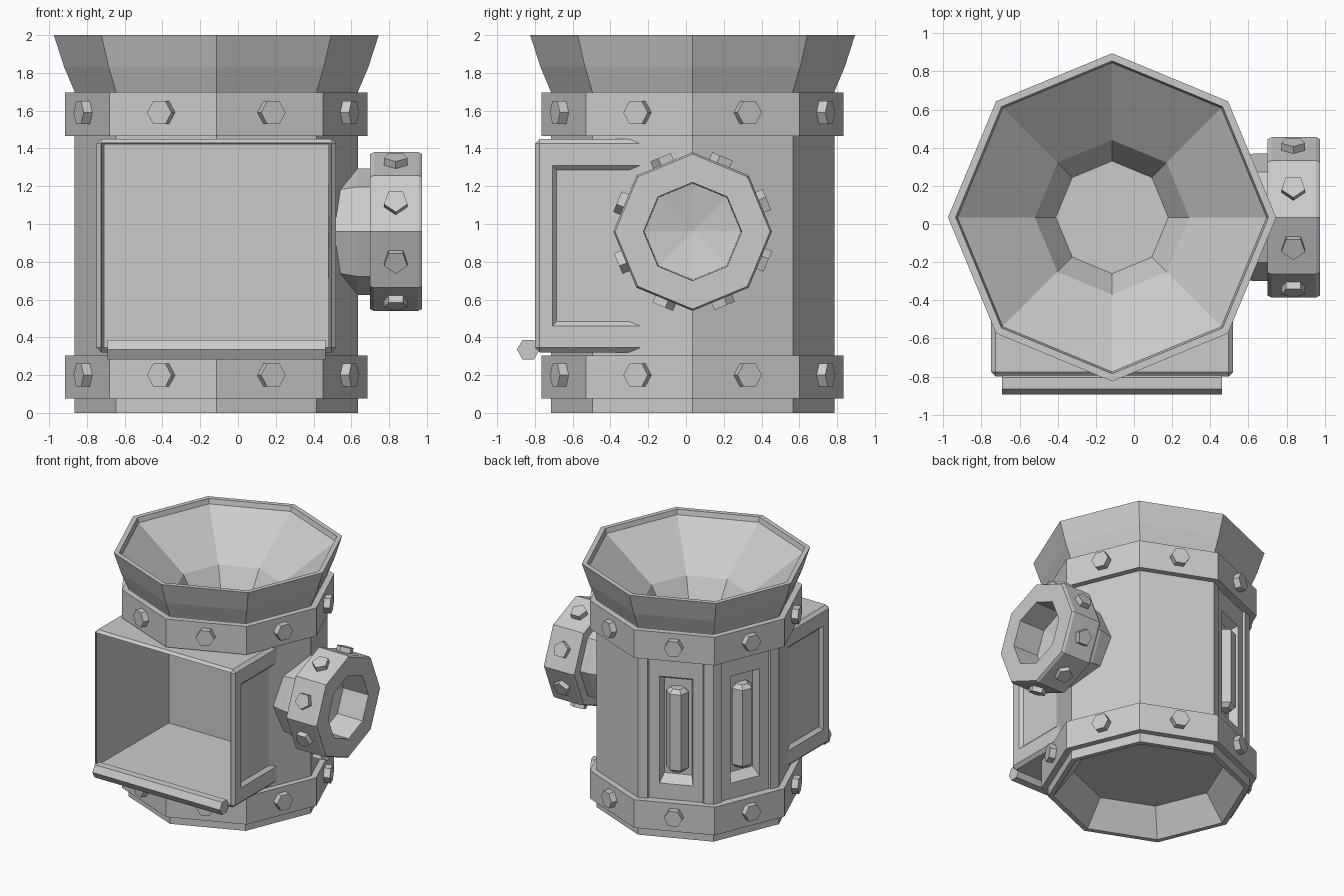
import bpy, bmesh
from math import pi, cos, sin, radians
from mathutils import Matrix

if "Cube" in bpy.data.objects:
    bpy.data.objects.remove(bpy.data.objects["Cube"])

grey = bpy.data.materials.new("plain grey")
grey.use_nodes = True
grey.diffuse_color = (0.6, 0.6, 0.6, 1)
grey.node_tree.nodes["Principled BSDF"].inputs["Base Color"].default_value = (0.6, 0.6, 0.6, 1)

AXIS = Matrix.Translation((-0.115, 0.035, 0))
APOTHEM = cos(pi / 8)          # octagon flat distance per unit radius


def finish(name, bm, matrix):
    bmesh.ops.recalc_face_normals(bm, faces=bm.faces[:])
    mesh = bpy.data.meshes.new(name)
    bm.to_mesh(mesh)
    bm.free()
    mesh.transform(matrix)
    mesh.materials.append(grey)
    ob = bpy.data.objects.new(name, mesh)
    bpy.context.scene.collection.objects.link(ob)
    return ob


def lathe(name, profile, sides=8, matrix=AXIS, ring=False):
    """Turn (radius, height) points about z; ring joins last to first."""
    bm = bmesh.new()
    rows = []
    for r, z in profile:
        if r == 0:
            rows.append([bm.verts.new((0, 0, z))] * sides)
        else:
            rows.append([bm.verts.new((r * cos(2 * pi * i / sides), r * sin(2 * pi * i / sides), z))
                         for i in range(sides)])
    pairs = list(zip(rows, rows[1:])) + ([(rows[-1], rows[0])] if ring else [])
    for a, b in pairs:
        for i in range(sides):
            j = (i + 1) % sides
            bm.faces.new(list(dict.fromkeys((a[i], a[j], b[j], b[i]))))
    if not ring:
        for (r, z), row in ((profile[0], rows[0]), (profile[-1], rows[-1])):
            if r:
                bm.faces.new(row)
    return finish(name, bm, matrix)


def block(name, front, back, matrix):
    """Six-sided block between two rectangles (half width, z low, z high, y)."""
    bm = bmesh.new()
    a, b = [[bm.verts.new(p) for p in ((-w, y, lo), (w, y, lo), (w, y, hi), (-w, y, hi))]
            for w, lo, hi, y in (front, back)]
    bm.faces.new(a)
    bm.faces.new(b)
    for i in range(4):
        j = (i + 1) % 4
        bm.faces.new((a[i], a[j], b[j], b[i]))
    return finish(name, bm, matrix)


def cut(target, cutter):
    mod = target.modifiers.new("cut", 'BOOLEAN')
    mod.operation = 'DIFFERENCE'
    mod.object = cutter
    cutter.hide_render = True
    cutter.hide_viewport = True
    cutter.display_type = 'WIRE'


def facet(degrees):
    """Frame whose -y points outward from the axis at the given angle."""
    return AXIS @ Matrix.Rotation(radians(degrees + 90), 4, 'Z')


# Octagonal body with hollow base and flared funnel top
body = lathe("body", [(0.56, 0.2), (0.71, 0), (0.75, 0), (0.75, 1.7), (0.805, 1.83), (0.86, 2),
                      (0.82, 2), (0.81, 1.96), (0.405, 1.65), (0.295, 1.46)])

# Bolted bands
for label, low in (("lower", 0.075), ("upper", 1.465)):
    top = low + 0.23
    lathe(label + "_band", [(0.71, low), (0.8, low), (0.8, top), (0.71, top)], ring=True)
    for k in range(8):
        place = (facet(22.5 + 45 * k) @ Matrix.Translation((0, -0.8 * APOTHEM, low + 0.125))
                 @ Matrix.Rotation(pi / 2, 4, 'X'))
        lathe(label + "_band_bolt", [(0.07, -0.02), (0.07, 0.05)], 6, place)

# Open hopper box on the front
box = block("front_box", (0.635, 0.32, 1.45, -0.835), (0.635, 0.32, 1.45, 0.13), AXIS)
bevel = box.modifiers.new("soft_edges", 'BEVEL')
bevel.width = 0.025
bevel.segments = 1
cavity = block("cavity_cutter", (0.607, 0.345, 1.43, -0.85), (0.592, 0.35, 1.42, 0.08), AXIS)
cut(box, cavity)
cut(body, cavity)
for side in (-1, 1):
    turn = AXIS @ Matrix.Rotation(side * pi / 2, 4, 'Z')
    shift = Matrix.Translation((side * -0.46, 0, 0))
    recess = block("side_recess_cutter", (0.285, 0.455, 1.315, -0.64), (0.26, 0.485, 1.285, -0.61),
                   turn @ shift)
    cut(box, recess)

# Rod along the lower lip of the box
lathe("lip_rod", [(0.06, -0.577), (0.06, 0.577)], 6,
      AXIS @ Matrix.Translation((0, -0.87, 0.335)) @ Matrix.Rotation(pi / 2, 4, 'Y')
      @ Matrix.Rotation(pi / 2, 4, 'Z'))

# Two rear windows with an upright bar in each
skin = 0.75 * APOTHEM
for angle in (112.5, 157.5):
    frame = facet(angle)
    cut(body, block("panel_cutter", (0.225, 0.25, 1.5, -skin - 0.02),
                    (0.205, 0.25, 1.5, -skin + 0.015), frame))
    cut(body, block("window_cutter", (0.135, 0.41, 1.32, -skin - 0.01),
                    (0.105, 0.49, 1.27, -skin + 0.08), frame))
    lathe("window_bar", [(0.05, 0.53), (0.085, 0.56), (0.085, 1.18), (0.05, 1.21)], 6,
          frame @ Matrix.Translation((0, -skin + 0.06, 0)))

# Side port: neck, flange and bore
port = Matrix.Translation((0, 0.035, 0.96)) @ Matrix.Rotation(pi / 2, 4, 'Y')
lathe("side_port", [(0.3, 0.48), (0.335, 0.63), (0.335, 0.7), (0.41, 0.7), (0.42, 0.72),
                    (0.42, 0.955), (0.41, 0.975), (0.26, 0.975), (0.255, 0.75), (0, 0.7)], 8, port)
for k in range(8):
    place = (port @ Matrix.Rotation(radians(22.5 + 45 * k), 4, 'Z')
             @ Matrix.Translation((0.42 * APOTHEM, 0, 0.835)) @ Matrix.Rotation(pi / 2, 4, 'Y')
             @ Matrix.Rotation(pi / 2, 4, 'Z'))
    lathe("port_bolt", [(0.065, -0.02), (0.065, 0.04)], 5, place)
